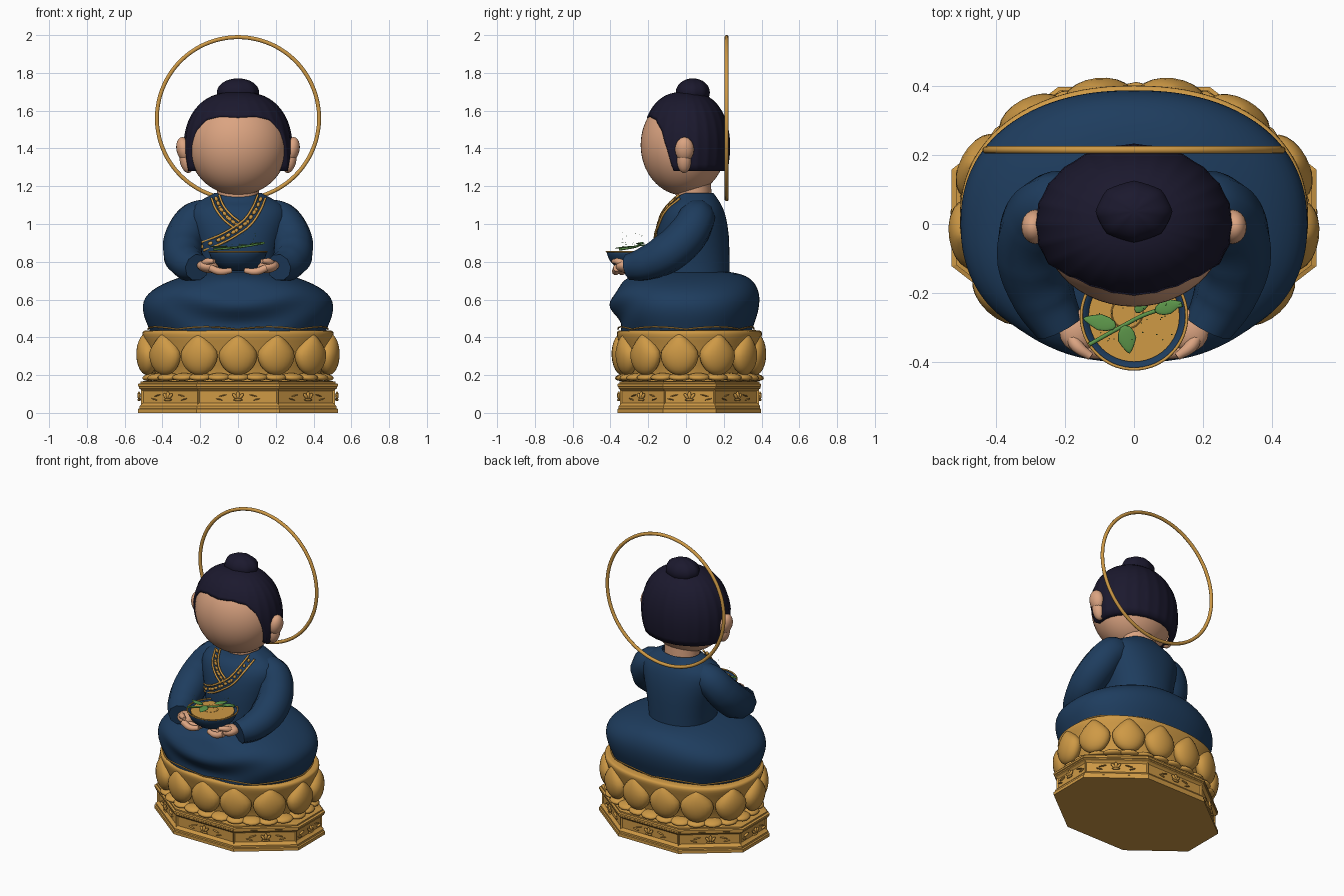
import bpy, bmesh, math, random
from math import sin, cos, pi, atan2, hypot
from mathutils import Matrix, Vector, Euler

if "Cube" in bpy.data.objects:
    bpy.data.objects.remove(bpy.data.objects["Cube"])
random.seed(4)
CY = 0.018   # centre of the pedestal in y


def material(name, rgb):
    m = bpy.data.materials.new(name)
    m.use_nodes = True
    m.diffuse_color = (*rgb, 1)
    m.node_tree.nodes["Principled BSDF"].inputs["Base Color"].default_value = (*rgb, 1)
    return m


GOLD = material("antique gold", (0.62, 0.32, 0.06))
BLUE = material("robe blue", (0.013, 0.046, 0.112))
SKIN = material("skin", (0.71, 0.37, 0.22))
HAIR = material("dark hair", (0.011, 0.0095, 0.027))
GREEN = material("leaf green", (0.11, 0.31, 0.07))


def add_mesh(name, me, mat, smooth=True):
    ob = bpy.data.objects.new(name, me)
    bpy.context.collection.objects.link(ob)
    me.materials.clear()
    me.materials.append(mat)
    me.polygons.foreach_set("use_smooth", [smooth] * len(me.polygons))
    return ob


def from_bmesh(name, bm, mat, smooth=True):
    bmesh.ops.recalc_face_normals(bm, faces=bm.faces)
    me = bpy.data.meshes.new(name)
    bm.to_mesh(me)
    bm.free()
    return add_mesh(name, me, mat, smooth)


def grid(rows, cap=False):
    """Bridge closed rows of points into a skin."""
    bm = bmesh.new()
    vs = [[bm.verts.new(p) for p in row] for row in rows]
    n = len(rows[0])
    for a, b in zip(vs, vs[1:]):
        for i in range(n):
            j = (i + 1) % n
            bm.faces.new((a[i], a[j], b[j], b[i]))
    if cap:
        bm.faces.new(vs[0])
        bm.faces.new(vs[-1])
    return bm


def oval(z, cy, rx, ry, n=48, p=2.0, cx=0):
    pts = []
    for i in range(n):
        c, s = cos(2 * pi * i / n), sin(2 * pi * i / n)
        pts.append(Vector((cx + rx * math.copysign(abs(c) ** (2 / p), c),
                           cy + ry * math.copysign(abs(s) ** (2 / p), s), z)))
    return pts


def loft(name, rings, mat, p=2.0, n=48, shape=None):
    rows = [oval(*r, n=n, p=p) for r in rings]
    if shape:
        rows = [[shape(v) for v in row] for row in rows]
    ob = from_bmesh(name, grid(rows), mat)
    ob.modifiers.new("Subdivision", "SUBSURF").levels = 1


def blobs(name, items, mat, shape=None, seg=16):
    """Several stretched spheres in one mesh: (location, scale, rotation)."""
    bm = bmesh.new()
    for loc, scale, rot in items:
        new = bmesh.ops.create_uvsphere(bm, u_segments=seg, v_segments=max(6, seg * 2 // 3), radius=1)["verts"]
        m = Matrix.LocRotScale(Vector(loc), Euler(rot), Vector(scale))
        for v in new:
            v.co = m @ (shape(v.co) if shape else v.co)
    return from_bmesh(name, bm, mat)


def tube(name, pts, radius, mat, radii=None, cyclic=False, res=6):
    cu = bpy.data.curves.new(name, "CURVE")
    cu.dimensions, cu.fill_mode = "3D", "FULL"
    cu.bevel_depth, cu.bevel_resolution = radius, 3
    cu.resolution_u, cu.use_fill_caps = res, True
    sp = cu.splines.new("BEZIER")
    sp.bezier_points.add(len(pts) - 1)
    sp.use_cyclic_u = cyclic
    for i, (b, p) in enumerate(zip(sp.bezier_points, pts)):
        b.co = p
        b.handle_left_type = b.handle_right_type = "AUTO"
        b.radius = radii[i] if radii else 1
    tmp = bpy.data.objects.new("tmp", cu)
    bpy.context.collection.objects.link(tmp)
    dg = bpy.context.evaluated_depsgraph_get()
    me = bpy.data.meshes.new_from_object(tmp.evaluated_get(dg))
    bpy.data.objects.remove(tmp)
    return add_mesh(name, me, mat)


def around(rx, ry, count, z, p=2.2):
    """Evenly spaced stations on an oval, starting at the front: (point, turn)."""
    pts = oval(z, CY, rx, ry, 720, p)
    pts = pts[540:] + pts[:540]
    total, acc = [0], 0
    for a, b in zip(pts, pts[1:] + pts[:1]):
        acc += (b - a).length
        total.append(acc)
    out, k = [], 0
    for i in range(count):
        while total[k + 1] < acc * i / count:
            k += 1
        t = pts[(k + 4) % 720] - pts[k - 4]
        out.append((pts[k], atan2(t.y, t.x)))
    return out


# Eight-sided plinth with sunken panels
corners = [(0.53, -0.14), (0.53, 0.14), (0.22, 0.38), (-0.22, 0.38),
           (-0.53, 0.14), (-0.53, -0.14), (-0.22, -0.38), (0.22, -0.38)]
tiers = [(0, 1.0), (0.02, 1.0), (0.024, 0.985), (0.036, 0.985), (0.044, 0.968), (0.124, 0.968),
         (0.13, 0.99), (0.138, 0.99), (0.141, 1.0), (0.153, 1.0), (0.157, 0.975), (0.166, 0.975), (0.17, 0.9)]
bm = grid([[(x * k, y * k + CY, z) for x, y in corners] for z, k in tiers], cap=True)
bm.normal_update()
panels = [f for f in bm.faces if abs(f.normal.z) < 0.1 and abs(f.calc_center_median().z - 0.084) < 0.01]
bmesh.ops.inset_individual(bm, faces=panels, thickness=0.013, depth=-0.008)
from_bmesh("plinth", bm, GOLD, smooth=False)

# Flower and leaf reliefs on the panels
relief = []
for (x0, y0), (x1, y1) in zip(corners, corners[1:] + corners[:1]):
    turn = atan2(y1 - y0, x1 - x0)
    m = Matrix.Translation(((x0 + x1) / 2, (y0 + y1) / 2 + CY, 0.084)) @ Matrix.Rotation(turn, 4, "Z")
    for dx, dz, sx, sz, tilt in [(0, 0.008, 0.011, 0.022, 0), (0.016, 0.004, 0.009, 0.02, 0.7),
                                 (-0.016, 0.004, 0.009, 0.02, -0.7), (0, -0.015, 0.026, 0.007, 0),
                                 (0.08, 0.008, 0.024, 0.003, 0.25), (-0.08, 0.008, 0.024, 0.003, -0.25),
                                 (0.1, -0.012, 0.02, 0.003, -0.25), (-0.1, -0.012, 0.02, 0.003, 0.25)]:
        relief.append((m @ Vector((dx, 0.017 if abs(dx) > 0.05 else 0.006, dz)),
                       (sx, 0.009, sz), (0, tilt, turn)))
blobs("plinth_reliefs", relief, GOLD, seg=10)

# Lotus seat
loft("lotus_core", [(0.16, CY, 0.44, 0.325), (0.21, CY, 0.435, 0.32), (0.29, CY, 0.468, 0.352),
                    (0.36, CY, 0.488, 0.37), (0.405, CY, 0.507, 0.385), (0.43, CY, 0.508, 0.386),
                    (0.438, CY, 0.495, 0.375), (0.438, CY, 0.44, 0.33), (0.438, CY, 0.02, 0.02)], GOLD, p=2.2)


def petal_shape(v):
    k = 1 - 0.6 * max(v.z, 0) ** 1.3
    return Vector((v.x * k, v.y, v.z))


blobs("large_petals", [(p, (0.102, 0.058, 0.112), (0, 0, t))
                       for p, t in around(0.483, 0.354, 13, 0.312)], GOLD, petal_shape, 20)
blobs("small_petals", [(p, (0.062, 0.05, 0.02), (0.15, 0, t))
                       for p, t in around(0.46, 0.345, 26, 0.19)], GOLD, seg=12)


# Crossed legs under the robe, with draped folds at the front
def folds(v):
    w = max(0.0, -v.y / 0.38) * max(0.0, 1 - abs(v.x) / 0.5)
    return v + Vector((0, -0.026 * w * sin(34 * (v.z - 0.8 * v.x ** 2 - 0.52)), 0))


loft("robe_legs", [(0.43, 0.0, 0.465, 0.348), (0.47, 0.0, 0.482, 0.36), (0.51, 0.0, 0.498, 0.375),
                   (0.55, 0.0, 0.506, 0.385), (0.59, 0.0, 0.503, 0.39), (0.63, 0.0, 0.48, 0.388),
                   (0.67, 0.0, 0.425, 0.375), (0.7, 0.008, 0.36, 0.345), (0.725, 0.02, 0.285, 0.3),
                   (0.745, 0.03, 0.21, 0.23), (0.755, 0.03, 0.1, 0.1)], BLUE, p=2.25, n=64, shape=folds)
hem = [p + Vector((0, -CY, 0.012 * abs(sin(i * pi / 8))))
       for i, (p, t) in enumerate(around(0.476, 0.36, 64, 0.443, 2.25))]
tube("hem_trim", hem, 0.004, GOLD, cyclic=True, res=2)

# Torso, with the neckline dipping at the front
TORSO = [(0.7, 0.03, 0.2, 0.2), (0.8, 0.03, 0.205, 0.2), (0.95, 0.035, 0.24, 0.195),
         (1.05, 0.04, 0.27, 0.17), (1.1, 0.045, 0.245, 0.145), (1.14, 0.045, 0.17, 0.118),
         (1.165, 0.045, 0.122, 0.1)]
loft("robe_torso", TORSO, BLUE, p=2.2,
     shape=lambda v: v - Vector((0, 0, 0.4 * max(0, -v.y) if v.z > 1.13 else 0)))
loft("neck", [(1.08, 0.045, 0.112, 0.093), (1.17, 0.04, 0.11, 0.095), (1.26, 0.03, 0.12, 0.1)], SKIN)


def chest(x, z, lift=0.003):
    """Point on the front of the torso."""
    z = min(max(z, 0.7), 1.164)
    for a, b in zip(TORSO, TORSO[1:]):
        if a[0] <= z <= b[0]:
            k = (z - a[0]) / (b[0] - a[0])
            cy, rx, ry = (a[i] + (b[i] - a[i]) * k for i in (1, 2, 3))
    u = min(abs(x) / rx, 0.98)
    return Vector((x, cy - ry * (1 - u ** 2.2) ** (1 / 2.2) - lift, z))


# Crossed collar: two gold edges with studs between them
def collar(name, path):
    studs = []
    for side in (-1, 1):
        edge = []
        for i, (x, z) in enumerate(path):
            a, b = path[max(i - 1, 0)], path[min(i + 1, len(path) - 1)]
            dx, dz = b[0] - a[0], b[1] - a[1]
            k = side * 0.022 / hypot(dx, dz)
            edge.append(chest(x - dz * k, z + dx * k))
        tube(name + "_edge", edge, 0.006, GOLD)
    for (x0, z0), (x1, z1) in zip(path, path[1:]):
        for k in (0.2, 0.6, 1.0):
            p = chest(x0 + (x1 - x0) * k, z0 + (z1 - z0) * k, 0.002)
            studs.append((p, (0.015, 0.006, 0.01), (0, -atan2(z1 - z0, x1 - x0), 0)))
    blobs(name + "_studs", studs, GOLD, seg=8)


collar("over_collar", [(0.125, 1.145), (0.095, 1.075), (0.05, 1.01), (-0.01, 0.965), (-0.08, 0.925), (-0.19, 0.88)])
collar("under_collar", [(-0.12, 1.145), (-0.095, 1.085), (-0.055, 1.035), (-0.005, 0.995)])

# Sleeves and hands, mirrored
for s, side in ((1, "left"), (-1, "right")):
    tube(side + "_sleeve", [(s * 0.12, 0.06, 1.06), (s * 0.22, 0.055, 1.025), (s * 0.275, 0.005, 0.94),
                            (s * 0.292, -0.1, 0.845), (s * 0.262, -0.21, 0.79), (s * 0.215, -0.3, 0.77)],
         0.1, BLUE, [0.75, 1.0, 1.08, 1.07, 0.92, 0.72], res=8)
    blobs(side + "_palm", [((s * 0.16, -0.31, 0.775), (0.058, 0.062, 0.034), (0, -s * 0.15, 0))], SKIN)
    for i in range(4):
        y = -0.27 - 0.032 * i
        tube(side + "_finger", [(s * 0.15, y, 0.768), (s * 0.095, y - 0.006, 0.748),
                                (s * 0.035, y + 0.005, 0.754)], 0.02, SKIN, [1, 1, 0.7])
    tube(side + "_thumb", [(s * 0.185, -0.32, 0.78), (s * 0.165, -0.355, 0.8), (s * 0.125, -0.385, 0.803)],
         0.019, SKIN, [1, 1, 0.6])

# Bowl and its contents
BY = -0.268
loft("bowl", [(z, BY, r, r) for z, r in ((0.75, 0.01), (0.75, 0.06), (0.765, 0.095), (0.8, 0.137),
                                         (0.85, 0.155), (0.853, 0.148), (0.835, 0.13))], BLUE)
tube("bowl_rim", oval(0.853, BY, 0.153, 0.153, 24), 0.0045, GOLD, cyclic=True)
from_bmesh("offering", grid([oval(0.83, BY, 0.13, 0.13), oval(0.847, BY, 0.132, 0.132)], cap=True), GOLD, False)
tube("offering_ring", oval(0.847, BY + 0.01, 0.045, 0.045, 16, cx=-0.02), 0.002, GOLD, cyclic=True)
tube("twig", [(-0.13, -0.35, 0.865), (-0.04, -0.3, 0.873), (0.04, -0.26, 0.882), (0.14, -0.235, 0.9)],
     0.006, GREEN)


def leaf_shape(v):
    return Vector((v.x, v.y * (1 - 0.55 * max(v.x, 0)), v.z))


blobs("leaves", [((-0.1, -0.285, 0.88), (0.05, 0.024, 0.004), (0.1, 0, 2.9)),
                 ((-0.02, -0.335, 0.876), (0.042, 0.027, 0.004), (0, 0.1, -1.4)),
                 ((0.03, -0.22, 0.888), (0.045, 0.02, 0.004), (0.1, 0, 1.0)),
                 ((0.1, -0.24, 0.898), (0.042, 0.022, 0.004), (0, -0.1, 0.3))], GREEN, leaf_shape, 12)
blobs("floating_specks", [((random.uniform(-0.11, 0.11), BY + random.uniform(-0.08, 0.06),
                            random.uniform(0.86, 0.96)), (0.002,) * 3, (0, 0, 0)) for i in range(24)],
      GREEN, seg=6)

# Head and ears
blobs("head", [((0, -0.013, 1.418), (0.264, 0.227, 0.266), (0, 0, 0))], SKIN, seg=48)
ears = []
for s in (1, -1):
    ears += [((s * 0.286, -0.008, 1.395), (0.04, 0.05, 0.066), (0, s * 0.2, 0)),
             ((s * 0.272, -0.01, 1.335), (0.036, 0.038, 0.066), (0, s * 0.2, 0))]
blobs("ears", ears, SKIN, seg=20)


# Hair cap following a hairline, combed into ridges
def hairline(a):
    keys = [(0, 1.562), (22, 1.568), (42, 1.55), (56, 1.49), (64, 1.4), (72, 1.28), (181, 1.28)]
    for (a0, z0), (a1, z1) in zip(keys, keys[1:]):
        if a0 <= a <= a1:
            return z0 + (z1 - z0) * (a - a0) / (a1 - a0)


rows = [[] for i in range(17)]
for i in range(144):
    a = 2 * pi * i / 144
    end = math.acos((hairline(math.degrees(min(a, 2 * pi - a))) - 1.415) / 0.285)
    for j in range(17):
        phi = max(0.01, end * min(j, 15) / 15)
        r = sin(phi) ** 0.77 if phi < pi / 2 else 1 - 0.55 * (1 - sin(phi))
        r *= (1 - 0.014 * abs(sin(12 * a)) * sin(phi)) * (0.85 if j == 16 else 1)
        rows[j].append((r * 0.288 * sin(a), -r * 0.234 * cos(a), 1.415 + 0.285 * cos(phi)))
from_bmesh("hair", grid(rows), HAIR)
blobs("hair_bun", [((0, 0.036, 1.697), (0.112, 0.09, 0.074), (0, 0, 0))], HAIR, seg=32,
      shape=lambda v: v * (1 - 0.05 * abs(sin(4 * atan2(v.y, v.x))) * hypot(v.x, v.y)))

# Halo ring
tube("halo", [(0.429 * cos(i * pi / 16), 0.215, 1.56 + 0.429 * sin(i * pi / 16)) for i in range(32)],
     0.011, GOLD, cyclic=True)
